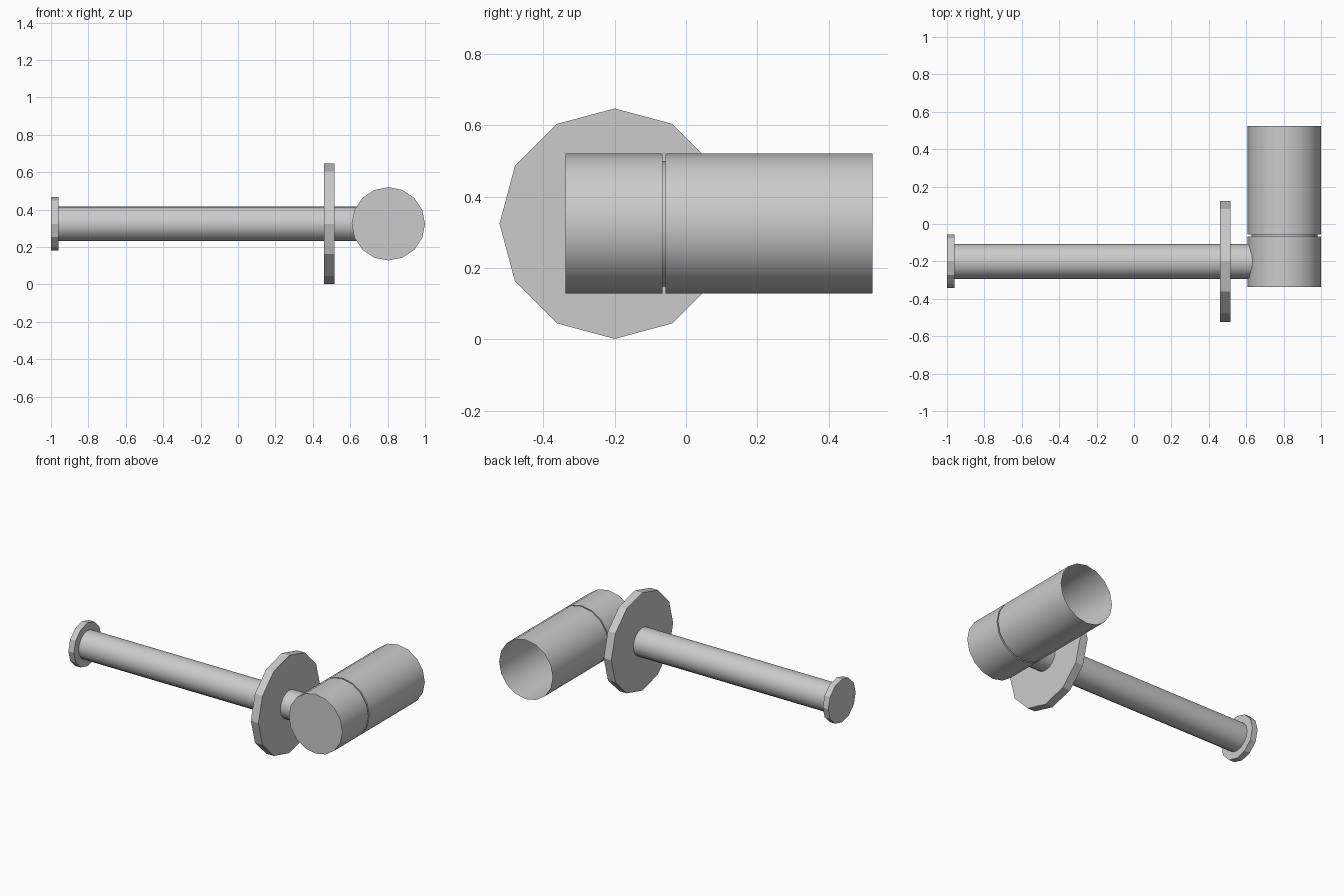
import bpy
import bmesh
from math import cos, sin, pi, radians
from mathutils import Vector

cube = bpy.data.objects.get("Cube")
if cube:
    bpy.data.objects.remove(cube, do_unlink=True)

GREY = (0.6, 0.6, 0.6, 1.0)
grey = bpy.data.materials.new("plain_grey")
grey.use_nodes = True
grey.diffuse_color = GREY
grey.node_tree.nodes["Principled BSDF"].inputs["Base Color"].default_value = GREY

AXIS_Z = 0.324      # shared height of all axes
PIPE_Y = -0.2
DRUM_X = 0.804


def turned(name, axis, profile, sides, cap_start=True, cap_end=True):
    """Turn (position, radius) pairs around a horizontal axis."""
    bm = bmesh.new()
    rings = []
    for pos, radius in profile:
        ring = []
        for i in range(sides):
            a = 2 * pi * i / sides
            u, v = radius * cos(a), radius * sin(a)
            if axis == "X":
                point = Vector((pos, PIPE_Y + u, AXIS_Z + v))
            else:
                point = Vector((DRUM_X + u, pos, AXIS_Z - v))
            ring.append(bm.verts.new(point))
        rings.append(ring)
    for a, b in zip(rings, rings[1:]):
        for i in range(sides):
            j = (i + 1) % sides
            bm.faces.new((a[i], a[j], b[j], b[i]))
    if cap_start:
        bm.faces.new(rings[0][::-1])
    if cap_end:
        bm.faces.new(rings[-1])
    mesh = bpy.data.meshes.new(name)
    bm.to_mesh(mesh)
    bm.free()
    mesh.materials.append(grey)
    obj = bpy.data.objects.new(name, mesh)
    bpy.context.collection.objects.link(obj)
    # smooth the round parts, keep the coarse discs faceted
    bpy.ops.object.select_all(action="DESELECT")
    obj.select_set(True)
    bpy.context.view_layer.objects.active = obj
    bpy.ops.object.shade_smooth_by_angle(angle=radians(28))
    return obj


# Horizontal pipe with its end disc and wall flange
turned("pipe", "X", [(-0.97, 0.093), (0.68, 0.093)], 16)
turned("end_disc", "X", [(-1.0, 0.143), (-0.96, 0.143)], 12)
turned("wall_flange", "X", [(0.46, 0.323), (0.515, 0.323)], 12)

# Drum: closed front cup, recessed neck and a thin sleeve open at the back
turned("front_cup", "Y", [(-0.338, 0.196), (-0.066, 0.196)], 16)
turned("neck", "Y", [(-0.07, 0.176), (-0.05, 0.176)], 16)
turned("open_sleeve", "Y", [(-0.057, 0.17), (-0.057, 0.196), (0.523, 0.196)], 16,
       cap_start=False, cap_end=False)
